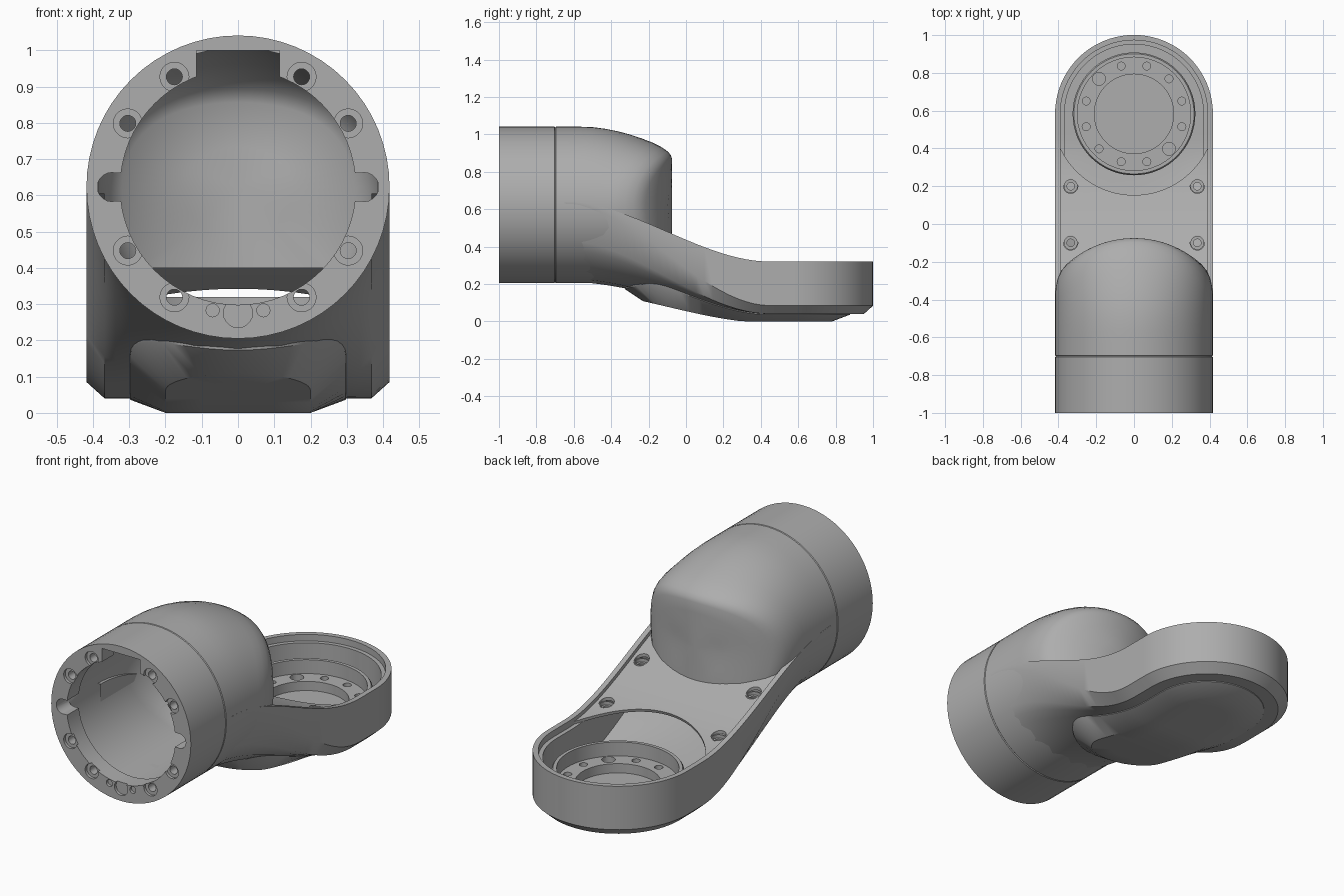
import bpy, bmesh
from math import sin, cos, pi, radians, sqrt
from mathutils import Matrix

if "Cube" in bpy.data.objects:
    bpy.data.objects.remove(bpy.data.objects["Cube"])

grey = bpy.data.materials.new("cast grey")
grey.use_nodes = True
grey.diffuse_color = (0.42, 0.42, 0.42, 1)
grey.node_tree.nodes["Principled BSDF"].inputs["Base Color"].default_value = grey.diffuse_color

R, AXIS_Z, HUB_Y = 0.418, 0.623, 0.583


def lerp(a, b, t):
    return a + (b - a) * t


def make(name, bm):
    bmesh.ops.remove_doubles(bm, verts=bm.verts, dist=1e-5)
    bmesh.ops.recalc_face_normals(bm, faces=bm.faces)
    mesh = bpy.data.meshes.new(name)
    bm.to_mesh(mesh)
    bm.free()
    mesh.materials.append(grey)
    ob = bpy.data.objects.new(name, mesh)
    bpy.context.collection.objects.link(ob)
    return ob


def loft(name, rows, closed):
    """Skin a list of equally long point rows."""
    bm = bmesh.new()
    grid = [[bm.verts.new(p) for p in row] for row in rows]
    n = len(rows[0])
    for a, b in zip(grid, grid[1:]):
        for i in range(n if closed else n - 1):
            j = (i + 1) % n
            bm.faces.new((a[i], a[j], b[j], b[i]))
    return make(name, bm)


def spin(name, profile, centre, n=64):
    """Closed (radius, z) profile turned about a vertical axis."""
    rows = [[(centre[0] + r * cos(2 * pi * i / n), centre[1] + r * sin(2 * pi * i / n), z)
             for i in range(n)] for r, z in profile + profile[:1]]
    return loft(name, rows, True)


def activate(ob):
    bpy.ops.object.select_all(action='DESELECT')
    ob.select_set(True)
    bpy.context.view_layer.objects.active = ob


def smooth(ob):
    activate(ob)
    bpy.ops.object.shade_smooth_by_angle(angle=radians(35))


def cut(ob, cutter):
    activate(ob)
    cutter.hide_render = True
    mod = ob.modifiers.new("cut", 'BOOLEAN')
    mod.operation, mod.solver, mod.object = 'DIFFERENCE', 'EXACT', cutter
    bpy.ops.object.modifier_apply(modifier=mod.name)
    bpy.data.objects.remove(cutter)


def rod(centre, r, depth, along_y=False):
    bm = bmesh.new()
    bmesh.ops.create_cone(bm, cap_ends=True, segments=20, radius1=r, radius2=r, depth=depth)
    if along_y:
        bm.transform(Matrix.Rotation(pi / 2, 4, 'X'))
    bm.transform(Matrix.Translation(centre))
    return make("cutter", bm)


def box(centre, size):
    bm = bmesh.new()
    bmesh.ops.create_cube(bm, size=1, matrix=Matrix.Translation(centre) @ Matrix.Diagonal((*size, 1)))
    return make("cutter", bm)


# Motor housing: hollow barrel with a rounded upright end and a tapering roof
def end_y(x):
    return -0.605 + sqrt(0.53 ** 2 - x * x)


def barrel_row(r, y=None, off=0.0, t=1.0, n=64):
    row = []
    for i in range(n):
        x, h = r * sin(2 * pi * i / n), r * cos(2 * pi * i / n)
        py = lerp(-0.69, end_y(x) + off, t) if y is None else y
        if h > 0 and py > -0.55:
            h *= 1 - 0.31 * ((py + 0.55) / 0.47) ** 1.8
        row.append((x, py, AXIS_Z + h))
    return row


rows = [barrel_row(r) for r in (0, 0.15, 0.28, 0.36)]
rows += [barrel_row(0.385, off=-0.006), barrel_row(0.402, off=-0.022),
         barrel_row(0.413, off=-0.055), barrel_row(R, off=-0.1)]
rows += [barrel_row(R, off=-0.1, t=t / 8) for t in range(7, 0, -1)]
rows += [barrel_row(R, y=-0.696), barrel_row(R - 0.004, y=-0.7), barrel_row(R, y=-0.704)]
rows += [barrel_row(R, y=-1), barrel_row(0.325, y=-1), barrel_row(0.325, y=-0.9), barrel_row(0.385, y=-0.9)]
rows += [barrel_row(0.385, off=-0.14, t=t / 8) for t in range(0, 9)]
rows += [barrel_row(0.36, off=-0.06), barrel_row(0.32, off=-0.04), barrel_row(0.15, off=-0.04),
         barrel_row(0, off=-0.04)]
housing = loft("motor_housing", rows, True)

# Flange bolt holes, side slots, top notch and passage into the arm
for k in range(12):
    if k % 3:
        x, z = 0.351 * cos(k * pi / 6), AXIS_Z + 0.351 * sin(k * pi / 6)
        cut(housing, rod((x, -1, z), 0.04, 0.03, True))
        cut(housing, rod((x, -1, z), 0.022, 0.3, True))
for x, z, r in ((0, 0.275, 0.04), (0.07, 0.283, 0.018), (-0.07, 0.283, 0.018)):
    cut(housing, rod((x, -1, z), r, 0.03, True))
for side in (-1, 1):
    cut(housing, rod((side * 0.348, -1, AXIS_Z), 0.04, 0.3, True))
    cut(housing, box((side * 0.3, -1, AXIS_Z), (0.096, 0.3, 0.078)))
cut(housing, box((0, -1, 0.92), (0.23, 0.3, 0.16)))
cut(housing, box((0, -0.13, 0.33), (0.52, 0.2, 0.14)))
smooth(housing)


# Arm shell: U-shaped tray that sweeps down from the housing to the round hub
def sweep(y):
    t = min(max((y + 0.65) / 1.1, 0), 1)
    return t * t * (3 - 2 * t)


def rim(y):
    return lerp(0.64, 0.32, sweep(y))


def under(x, y):
    flat = 0.04 + 0.045 * max(0, (x - 0.368) / 0.05)
    return lerp(AXIS_Z - sqrt(max(R * R - x * x, 0)) + 0.008, flat, sweep(y))


def tray_row(inset, height):
    r = R - inset
    ys = [lerp(-0.65, HUB_Y, i / 28) for i in range(28)]
    pts = [(r, y) for y in ys]
    pts += [(r * cos(pi * i / 40), HUB_Y + r * sin(pi * i / 40)) for i in range(41)]
    pts += [(-r, y) for y in reversed(ys)]
    return [(x, y, height(r, y)) for x, y in pts]


def floor(r, y):
    return under(r, y) + 0.022


rows = [tray_row(o, floor) for o in (R, 0.3, 0.2, 0.12, 0.05)]
rows += [tray_row(0.05, lambda r, y: rim(y) - 0.035), tray_row(0.028, lambda r, y: rim(y) - 0.035)]
rows += [tray_row(o, lambda r, y: rim(y)) for o in (0.028, 0)]
rows += [tray_row(o, under) for o in (0, 0.05, 0.08, 0.12, 0.2, 0.3, R)]
smooth(loft("arm_shell", rows, False))


# Raised belly under the arm
def belly_row(r, height):
    y0, y1 = -0.03, 0.58
    pts = [(r * cos(pi * i / 24), y1 + r * sin(pi * i / 24)) for i in range(25)]
    pts += [(-r, lerp(y1, y0, i / 12)) for i in range(1, 12)]
    pts += [(-r * cos(pi * i / 24), y0 - r * sin(pi * i / 24)) for i in range(25)]
    pts += [(r, lerp(y0, y1, i / 12)) for i in range(1, 12)]
    return [(x, y, height(abs(x), y)) for x, y in pts]


rows = [belly_row(0.3, lambda x, y: under(x, y) + 0.01), belly_row(0.297, lambda x, y: under(x, y) - 0.004)]
rows += [belly_row(r, lambda x, y: max(under(0, y) - 0.048, 0)) for r in (0.2, 0.1, 0)]
smooth(loft("belly_plate", rows, True))

# Deck cover between housing and hub, with a concave edge round the hub
rows = []
for j in range(25):
    row = []
    for i in range(33):
        x = lerp(-0.389, 0.389, i / 32)
        y = lerp(end_y(x) - 0.03, HUB_Y - sqrt(0.43 ** 2 - x * x), j / 24)
        row.append((x, y, rim(y) - 0.02))
    rows.append(row)
deck = loft("deck_cover", rows, False)
if deck.data.polygons[0].normal.z < 0:
    deck.data.flip_normals()
activate(deck)
mod = deck.modifiers.new("thickness", 'SOLIDIFY')
mod.thickness, mod.offset = 0.016, -1
bpy.ops.object.modifier_apply(modifier=mod.name)
for x in (-0.335, 0.335):
    for y in (-0.1, 0.2):
        z = rim(y) - 0.02
        cut(deck, rod((x, y, z), 0.038, 0.12))
        smooth(spin("deck_screw_seat", [(0.04, z - 0.01), (0.034, z - 0.01), (0.034, z - 0.028),
                                        (0.02, z - 0.028), (0.02, z - 0.04), (0.04, z - 0.04)], (x, y), 24))
smooth(deck)

# Bearing seat in the hub with its ring of bolt holes
seat = spin("bearing_seat", [(0.325, 0.05), (0.325, 0.215), (0.318, 0.225), (0.3, 0.225), (0.3, 0.15),
                             (0.21, 0.15), (0.21, 0.05)], (0, HUB_Y))
for k in range(12):
    a = radians(15 + 30 * k)
    cut(seat, rod((0.262 * cos(a), HUB_Y + 0.262 * sin(a), 0.15), 0.034 if k in (4, 10) else 0.021, 0.12))
smooth(seat)
smooth(spin("hub_disc", [(0.215, 0.05), (0.215, 0.1), (0, 0.1), (0, 0.05)], (0, HUB_Y)))
